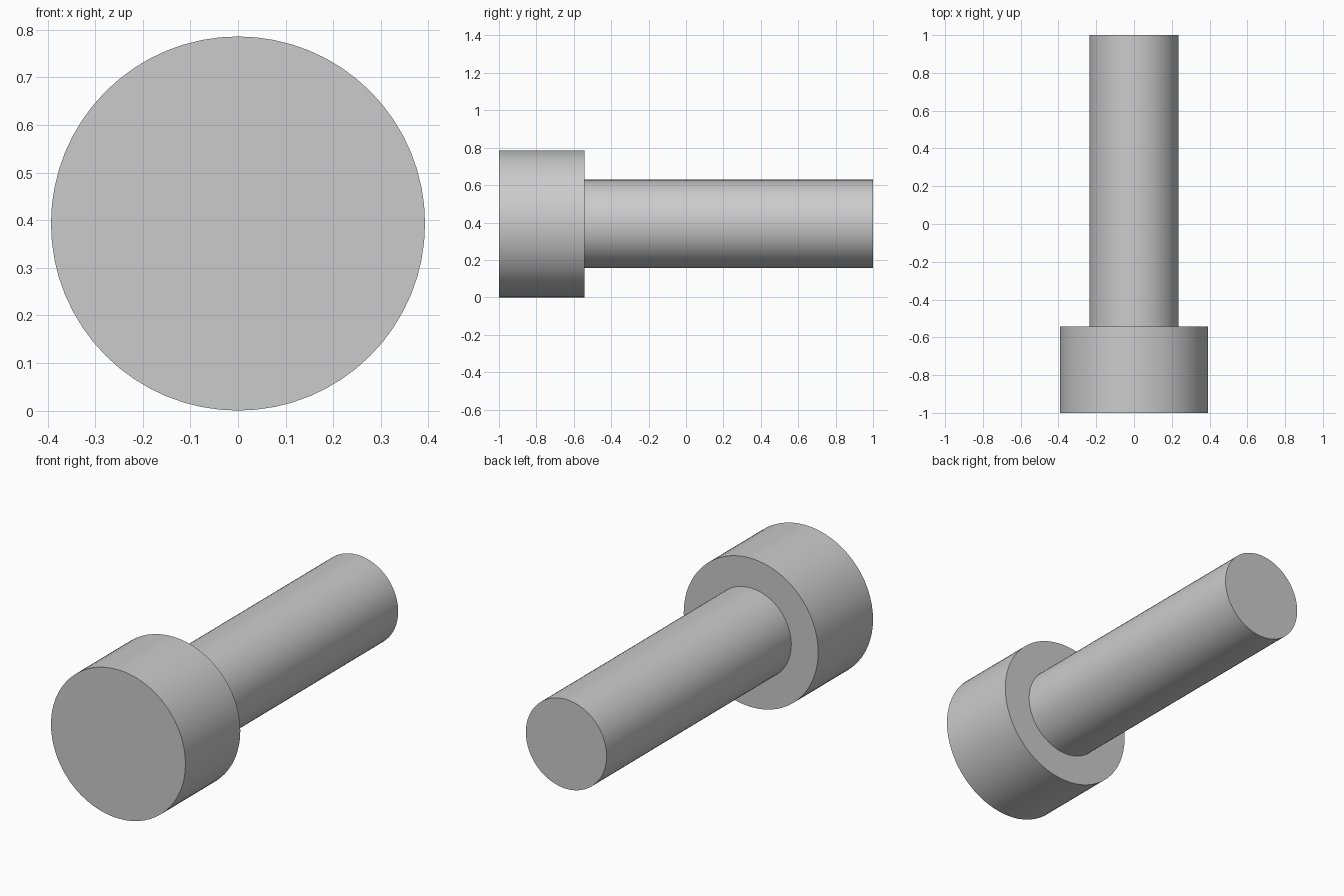
import bpy
import math

cube = bpy.data.objects.get("Cube")
if cube:
    bpy.data.objects.remove(cube, do_unlink=True)

HEAD_RADIUS = 0.393
SHAFT_RADIUS = 0.236
HEAD_BACK = -0.542

# Plain grey metal
metal = bpy.data.materials.new("grey_metal")
metal.use_nodes = True
grey = (0.6, 0.6, 0.6, 1)
metal.diffuse_color = grey
metal.node_tree.nodes["Principled BSDF"].inputs["Base Color"].default_value = grey


def rod(name, radius, y_front, y_back):
    """Smooth-sided cylinder lying along y, on the shared axis."""
    bpy.ops.mesh.primitive_cylinder_add(
        vertices=64, radius=radius, depth=y_back - y_front,
        location=(0, (y_front + y_back) / 2, HEAD_RADIUS),
        rotation=(math.pi / 2, 0, 0))
    part = bpy.context.object
    part.name = name
    part.data.materials.append(metal)
    bpy.ops.object.shade_smooth_by_angle(angle=math.radians(30))
    return part


# Bolt head and plain shank
rod("bolt_head", HEAD_RADIUS, -1, HEAD_BACK)
rod("bolt_shaft", SHAFT_RADIUS, HEAD_BACK, 1)
